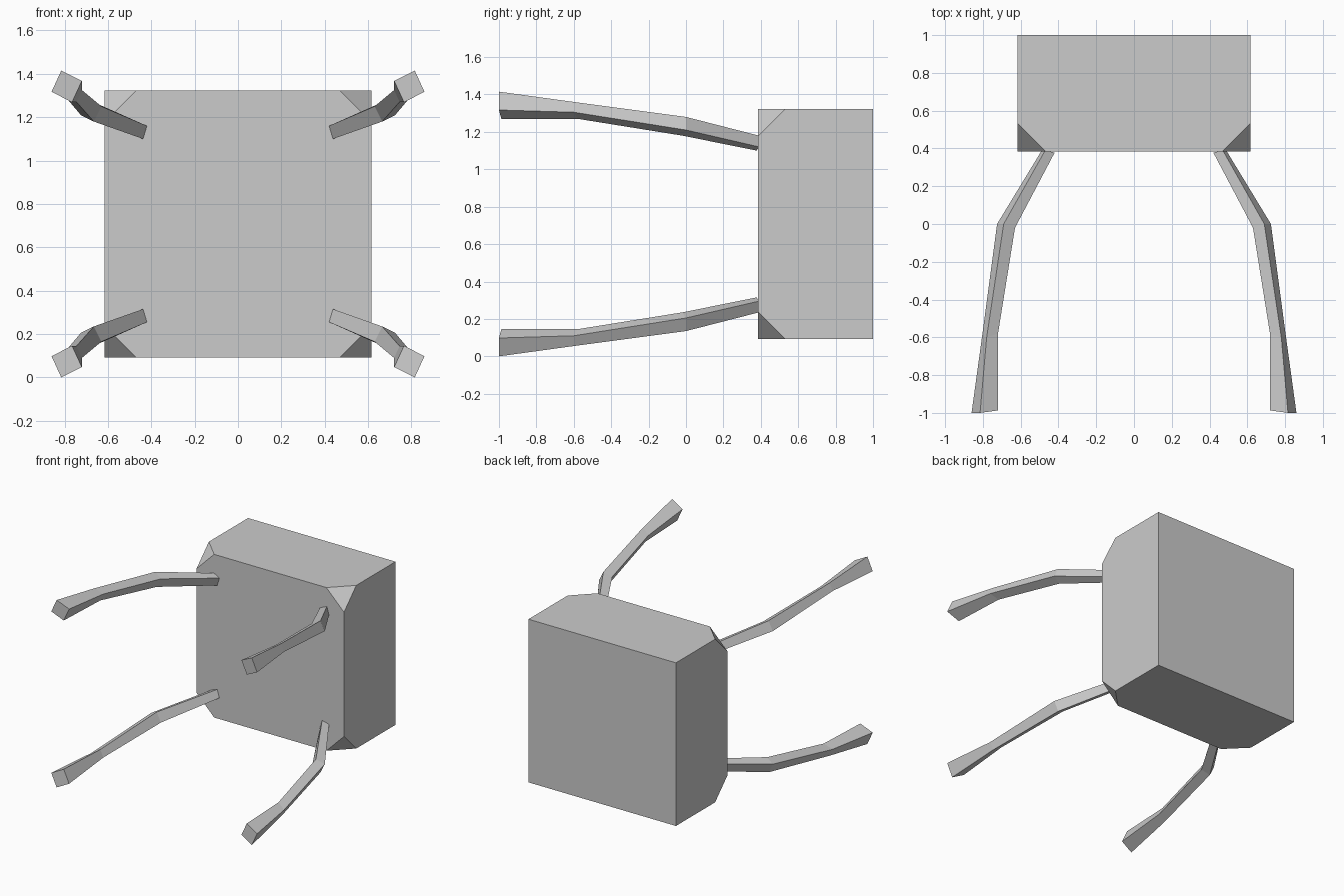
import bpy, bmesh
from mathutils import Vector

cube = bpy.data.objects.get("Cube")
if cube:
    bpy.data.objects.remove(cube, do_unlink=True)

MID_Z = 0.7075   # height of the horizontal symmetry plane
HALF = 0.616     # half width and half height of the seat block
FRONT, BACK = 0.385, 1.0
CUT = 0.147      # size of the clipped front corners

grey = bpy.data.materials.new("plain_grey")
grey.use_nodes = True
grey.diffuse_color = (0.6, 0.6, 0.6, 1)
grey.node_tree.nodes["Principled BSDF"].inputs["Base Color"].default_value = (0.6, 0.6, 0.6, 1)


def add_object(name, bm):
    bmesh.ops.recalc_face_normals(bm, faces=bm.faces)
    mesh = bpy.data.meshes.new(name)
    bm.to_mesh(mesh)
    bm.free()
    mesh.materials.append(grey)
    obj = bpy.data.objects.new(name, mesh)
    bpy.context.collection.objects.link(obj)


# Seat block: a box with its four front corners sliced off
bm = bmesh.new()
bmesh.ops.create_cube(bm, size=1)
for v in bm.verts:
    v.co = (v.co.x * 2 * HALF, BACK if v.co.y > 0 else FRONT, MID_Z + v.co.z * 2 * HALF)
for sx in (-1, 1):
    for sz in (-1, 1):
        corner = Vector((sx * HALF, FRONT, MID_Z + sz * HALF))
        cut = bmesh.ops.bisect_plane(
            bm, geom=bm.verts[:] + bm.edges[:] + bm.faces[:],
            plane_co=corner - Vector((sx * CUT, 0, 0)),
            plane_no=(sx, -1, sz), clear_outer=True)
        rim = [e for e in cut["geom_cut"] if isinstance(e, bmesh.types.BMEdge)]
        bmesh.ops.contextual_create(bm, geom=rim)
add_object("seat_block", bm)

# Leg sections from root to foot: y, inner y, then top, outer and inner corners (x, z)
SECTIONS = [
    (0.39, 0.378, (0.47, 1.18), (0.488, 1.12), (0.42, 1.16)),
    (0.0, -0.02, (0.69, 1.28), (0.725, 1.21), (0.63, 1.25)),
    (-0.6, -0.58, (0.78, 1.36), (0.805, 1.305), (0.72, 1.325)),
    (-1.0, -0.987, (0.815, 1.415), (0.86, 1.317), (0.72, 1.367)),
]


def add_leg(name, sx, sz):
    bm = bmesh.new()
    rings = []
    for y, y_in, top, outer, inner in SECTIONS:
        bottom = (outer[0] + inner[0] - top[0], outer[1] + inner[1] - top[1])
        ring = [(top, y), (outer, y), (bottom, y_in), (inner, y_in)]
        rings.append([bm.verts.new((sx * x, yy, MID_Z + sz * (z - MID_Z)))
                      for (x, z), yy in ring])
    for a, b in zip(rings, rings[1:]):
        for i in range(4):
            j = (i + 1) % 4
            bm.faces.new((a[i], a[j], b[j], b[i]))
    bm.faces.new(rings[0])
    bm.faces.new(rings[-1])
    add_object(name, bm)


# Four splayed legs, mirrored left-right and top-bottom
for side, sx in (("left", 1), ("right", -1)):
    for level, sz in (("upper", 1), ("lower", -1)):
        add_leg(f"{level}_{side}_leg", sx, sz)
